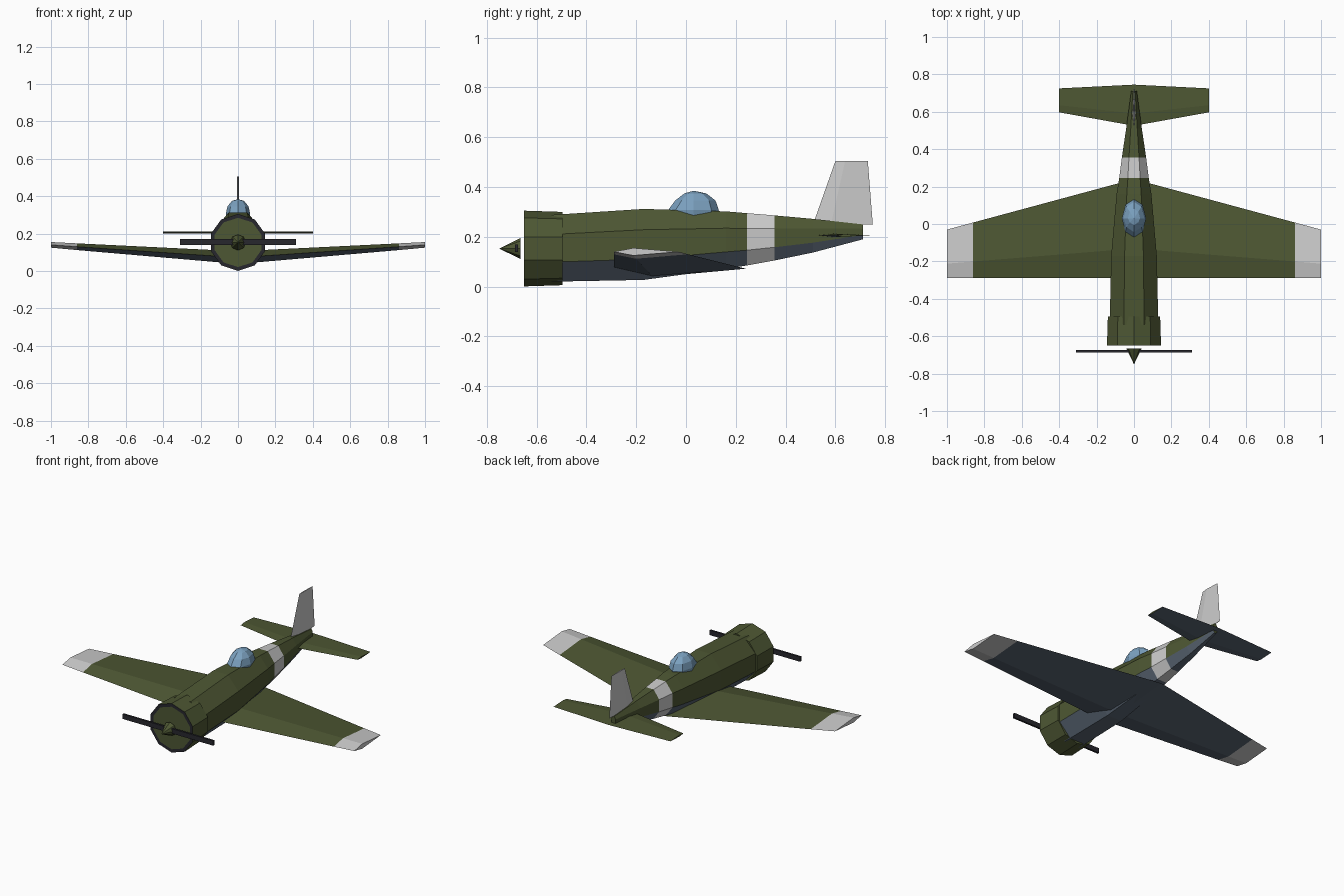
import bpy, bmesh, math
from mathutils import Matrix, Vector

if "Cube" in bpy.data.objects:
    bpy.data.objects.remove(bpy.data.objects["Cube"])


def material(name, rgb):
    m = bpy.data.materials.new(name)
    m.diffuse_color = (*rgb, 1)
    m.use_nodes = True
    m.node_tree.nodes["Principled BSDF"].inputs["Base Color"].default_value = m.diffuse_color
    return m


MATS = [material("olive", (0.075, 0.095, 0.033)),
        material("underside_blue", (0.10, 0.13, 0.17)),
        material("white", (0.60, 0.60, 0.60)),
        material("glass", (0.20, 0.36, 0.53)),
        material("black", (0.02, 0.02, 0.026))]
OLIVE, BLUE, WHITE, GLASS, BLACK = range(5)


def finish(name, bm):
    bmesh.ops.recalc_face_normals(bm, faces=bm.faces)
    me = bpy.data.meshes.new(name)
    bm.to_mesh(me)
    bm.free()
    for m in MATS:
        me.materials.append(m)
    ob = bpy.data.objects.new(name, me)
    bpy.context.collection.objects.link(ob)
    return ob


def loft(name, rings, paint, caps=(OLIVE, OLIVE)):
    """Skin a list of rings; paint(segment, side) gives the material."""
    bm = bmesh.new()
    vs = [[bm.verts.new(p) for p in r] for r in rings]
    n = len(vs[0])
    for i in range(len(vs) - 1):
        for k in range(n):
            j = (k + 1) % n
            f = bm.faces.new((vs[i][k], vs[i][j], vs[i + 1][j], vs[i + 1][k]))
            f.material_index = paint(i, k)
    for ring, m in zip((vs[0], vs[-1]), caps):
        bm.faces.new(ring).material_index = m
    return finish(name, bm)


def ngon(y, z, half_w, half_h, n, start):
    return [(half_w * math.cos(start + k * math.tau / n), y,
             z + half_h * math.sin(start + k * math.tau / n)) for k in range(n)]


def diamond(x, lead, trail, z, t):
    """Four-point aerofoil with its ridge at 30% of the chord."""
    r = lead + 0.3 * (trail - lead)
    return [(x, lead, z), (x, r, z + t), (x, trail, z), (x, r, z - t)]


# Fuselage: octagonal sections (y, bottom, top, half width)
stations = [(-0.54, 0.02, 0.288, 0.13), (-0.17, 0.027, 0.312, 0.122),
            (0.16, 0.072, 0.302, 0.093), (0.245, 0.085, 0.295, 0.079),
            (0.355, 0.105, 0.286, 0.065), (0.51, 0.137, 0.272, 0.042),
            (0.71, 0.19, 0.25, 0.015)]
k8 = 1 / math.cos(math.pi / 8)
body = [ngon(y, (a + b) / 2, w * k8, (b - a) / 2 * k8, 8, math.pi / 8)
        for y, a, b, w in stations]
loft("fuselage", body,
     lambda i, k: WHITE if i == 3 else BLUE if k in (4, 5, 6) else OLIVE)

# Engine cowl with dark front lip
cowl = [ngon(y, 0.153, r, r, 10, math.pi / 2)
        for y, r in ((-0.495, 0.147), (-0.65, 0.152), (-0.65, 0.132))]
loft("engine_cowl", cowl, lambda i, k: BLACK if i == 1 else OLIVE)

# Spinner
bm = bmesh.new()
bmesh.ops.create_cone(bm, cap_ends=True, segments=8, radius1=0.042, radius2=0, depth=0.085,
                      matrix=Matrix.Translation((0, -0.7075, 0.153)) @ Matrix.Rotation(math.pi / 2, 4, 'X'))
finish("spinner", bm)

# Two-blade propeller
bm = bmesh.new()
bmesh.ops.create_cube(bm, size=1, matrix=Matrix.Translation((0, -0.68, 0.155))
                      @ Matrix.Diagonal((0.62, 0.012, 0.03, 1)))
for f in bm.faces:
    f.material_index = BLACK
finish("propeller", bm)


def mirrored(sections):
    return [(-s[0], *s[1:]) for s in reversed(sections[1:])] + sections


def skin(k):
    return OLIVE if k < 2 else BLUE


# Main wing with white tips
wing = mirrored([(0, -0.29, 0.24, 0.072, 0.034), (0.86, -0.29, 0.008, 0.13, 0.018),
                 (1, -0.29, -0.03, 0.14, 0.015)])
loft("main_wing", [diamond(*s) for s in wing],
     lambda i, k: WHITE if i in (0, 3) else skin(k), (WHITE, WHITE))

# Tailplane
tail = mirrored([(0, 0.525, 0.745, 0.206, 0.007), (0.4, 0.597, 0.725, 0.206, 0.005)])
loft("tailplane", [diamond(*s) for s in tail], lambda i, k: skin(k))

# Fin: the same aerofoil turned upright
fin = [diamond(0.25, 0.51, 0.75, 0, 0.008), diamond(0.505, 0.6, 0.73, 0, 0.004)]
loft("tail_fin", [[(z, y, x) for x, y, z in r] for r in fin],
     lambda i, k: WHITE, (WHITE, WHITE))

# Canopy: low-poly bubble raked at the front
bm = bmesh.new()
bmesh.ops.create_uvsphere(bm, u_segments=8, v_segments=6, radius=1,
                          matrix=Matrix.Translation((0, 0.03, 0.307)) @ Matrix.Diagonal((0.065, 0.102, 0.078, 1)))
for v in bm.verts:
    if v.co.y < 0.02 and v.co.z > 0.32:
        v.co.y += 0.015
for f in bm.faces:
    f.material_index = GLASS
finish("canopy", bm)
